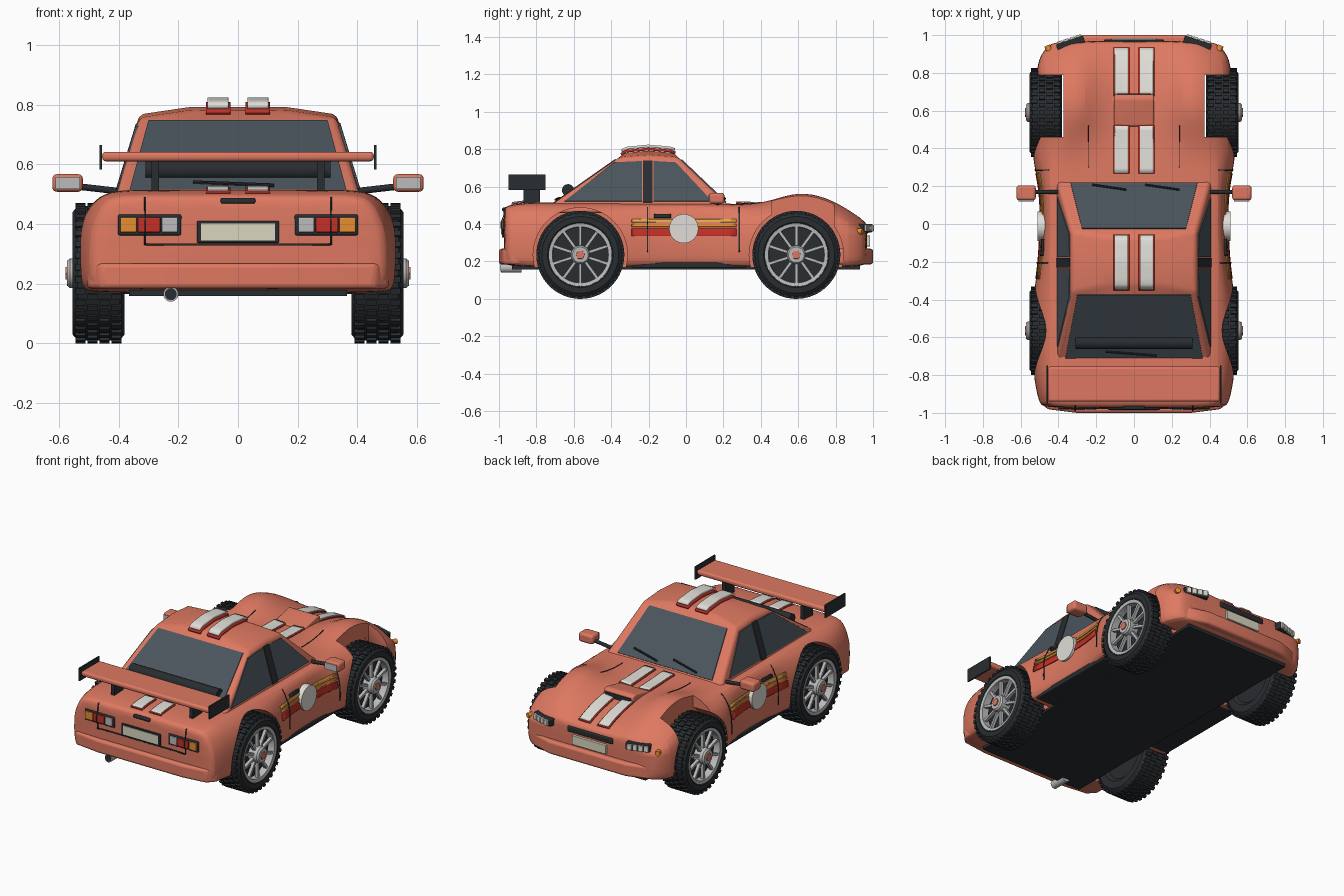
import bpy, bmesh, math
from mathutils import Matrix, Vector

if "Cube" in bpy.data.objects:
    bpy.data.objects.remove(bpy.data.objects["Cube"])

def mat(name, r, g, b):
    m = bpy.data.materials.new(name)
    m.diffuse_color = (r, g, b, 1)
    m.use_nodes = True
    m.node_tree.nodes["Principled BSDF"].inputs["Base Color"].default_value = m.diffuse_color
    return m

PAINT, DARK = mat("paint", .73, .19, .12), mat("dark", .022, .026, .03)
GLASS, METAL = mat("glass", .07, .09, .11), mat("metal", .5, .5, .5)
WHITE, CREAM = mat("white", .75, .73, .68), mat("cream", .7, .68, .52)
RED, AMBER, YELLOW = mat("red", .55, .03, .02), mat("amber", .8, .27, .03), mat("yellow", .75, .42, .06)

def finish(bm, name, m, bevel=0, angle=35):
    bmesh.ops.recalc_face_normals(bm, faces=bm.faces)
    me = bpy.data.meshes.new(name)
    bm.to_mesh(me); bm.free()
    ob = bpy.data.objects.new(name, me)
    bpy.context.collection.objects.link(ob)
    me.materials.append(m)
    if bevel:
        b = ob.modifiers.new("bevel", 'BEVEL')
        b.width, b.segments, b.limit_method = bevel, 3, 'ANGLE'
    smooth(ob, angle)
    return ob

def smooth(ob, angle=35):
    bpy.ops.object.select_all(action='DESELECT')
    ob.select_set(True)
    bpy.context.view_layer.objects.active = ob
    bpy.ops.object.shade_smooth_by_angle(angle=math.radians(angle))

def add_box(bm, c, s, rot=Matrix()):
    bmesh.ops.create_cube(bm, size=1, matrix=rot @ Matrix.Translation(c) @ Matrix.Diagonal((*s, 1)))

def box(name, x, y, z, m, bevel=0):
    bm = bmesh.new()
    add_box(bm, [sum(v) / 2 for v in (x, y, z)], [abs(v[1] - v[0]) for v in (x, y, z)])
    return finish(bm, name, m, bevel)

def rod(name, a, b, r, m, n=24):
    a, b = Vector(a), Vector(b)
    bm = bmesh.new()
    M = Matrix.Translation((a + b) / 2) @ (b - a).to_track_quat('Z', 'Y').to_matrix().to_4x4()
    bmesh.ops.create_cone(bm, cap_ends=True, segments=n, radius1=r, radius2=r, depth=(b - a).length, matrix=M)
    return finish(bm, name, m)

def slab(name, pts, vec, m, bevel=0):
    """polygon extruded both ways along vec"""
    bm, v = bmesh.new(), Vector(vec)
    lo = [bm.verts.new(Vector(p) - v) for p in pts]
    hi = [bm.verts.new(Vector(p) + v) for p in pts]
    bm.faces.new(lo); bm.faces.new(hi)
    for i in range(len(pts)):
        j = (i + 1) % len(pts)
        bm.faces.new((lo[i], lo[j], hi[j], hi[i]))
    return finish(bm, name, m, bevel)

def loft(name, rings, m, **k):
    bm = bmesh.new()
    R = [[bm.verts.new(p) for p in r] for r in rings]
    n = len(R[0])
    for a, b in zip(R, R[1:]):
        for i in range(n):
            bm.faces.new((a[i], a[(i + 1) % n], b[(i + 1) % n], b[i]))
    bm.faces.new(R[0]); bm.faces.new(R[-1])
    return finish(bm, name, m, **k)

def drape(name, side, u, v, m, off=.004, n=10):
    """sheet projected on the car from one side: side is x+, x-, y+, y- or z+"""
    bpy.context.view_layer.update()
    dg, ax, s = bpy.context.evaluated_depsgraph_get(), 'xyz'.index(side[0]), (1 if side[1] == '+' else -1)
    D = Vector([s * (i == ax) for i in range(3)])
    bm, g = bmesh.new(), {}
    for i in range(n + 1):
        for j in range(n + 1):
            p = [u[0] + (u[1] - u[0]) * i / n, v[0] + (v[1] - v[0]) * j / n]
            p.insert(ax, 2 * s)
            hit, loc = bpy.context.scene.ray_cast(dg, Vector(p), -D)[:2]
            if hit:
                g[i, j] = bm.verts.new(loc + D * off)
    for i in range(n):
        for j in range(n):
            q = [(i, j), (i + 1, j), (i + 1, j + 1), (i, j + 1)]
            if all(k in g for k in q):
                bm.faces.new([g[k] for k in q])
    ob = finish(bm, name, m)
    so = ob.modifiers.new("thick", 'SOLIDIFY')
    so.thickness, so.offset = off * 1.6, 0
    return ob

# lower body: y, half width, bottom, shoulder x, shoulder z, centre z
SECTIONS = [(-.975, .47, .19, .39, .48, .485), (-.96, .50, .18, .41, .50, .505), (-.85, .525, .17, .42, .515, .515),
            (-.72, .54, .17, .42, .515, .515), (-.40, .54, .17, .42, .515, .515), (-.25, .51, .17, .43, .51, .51),
            (0, .495, .17, .43, .51, .51), (.2, .50, .17, .43, .51, .51), (.34, .54, .17, .42, .505, .505),
            (.46, .53, .17, .36, .53, .495), (.6, .52, .17, .33, .58, .49), (.75, .52, .17, .33, .55, .47),
            (.88, .51, .17, .33, .475, .44), (.95, .45, .18, .31, .42, .41), (.97, .41, .19, .29, .40, .395)]
rings = []
for y, w, zb, xs, zs, zc in SECTIONS:
    h = [(w - .08, zb), (w - .01, zb), (w, zb + .06), (w, .36), (w - .025, zs - .07), (xs + .03, zs - .005), (xs - .07, zs), (.15, zc)]
    h = [(x, min(z, zs)) for x, z in h]
    rings.append([(x, y, z) for x, z in h] + [(-x, y, z) for x, z in reversed(h)])
body = loft("body_shell", rings, PAINT)
sub = body.modifiers.new("sub", 'SUBSURF')
sub.levels = sub.render_levels = 2

# wheel arches cut out of the body
cutters = []
for s in (-1, 1):
    for y in (-.565, .59):
        cutters.append(rod("arch_cutter", (s * .37, y, .235), (s * .8, y, .235), .252, DARK, 64))
    cutters.append(box("fender_cutter", (s * .372, s * .8), (.46, .79), (.3, .8), DARK))
for c in cutters:
    b = body.modifiers.new("cut", 'BOOLEAN')
    b.operation, b.object, b.solver = 'DIFFERENCE', c, 'EXACT'
bpy.context.view_layer.update()
body_mesh = bpy.data.meshes.new_from_object(body.evaluated_get(bpy.context.evaluated_depsgraph_get()))
body.modifiers.clear()
body.data = body_mesh
for c in cutters:
    bpy.data.objects.remove(c)
smooth(body, 40)

# cabin with crowned roof
fy = lambda z: .27 - (z - .46) * 1.05
ry = lambda z: -.78 + (z - .46) * 1.424
sx = lambda z: .42 - (z - .46) * .305
half = [(.42, .46), (.33, .755), (.16, .78)]
prof = half + [(-x, z) for x, z in reversed(half)]
mid = [(x, -.2, z + (.012 if z > .5 else 0)) for x, z in prof]
loft("cabin", [[(x, ry(z), z) for x, z in prof], mid, [(x, fy(z), z) for x, z in prof]], PAINT, bevel=.018)

# windows, pillars and wipers
slab("windscreen", [(-.335, fy(.515), .515), (.335, fy(.515), .515), (.275, fy(.742), .742), (-.275, fy(.742), .742)], (0, .004, .004), GLASS)
slab("rear_window", [(-.365, ry(.505), .505), (.365, ry(.505), .505), (.30, ry(.745), .745), (-.30, ry(.745), .745)], (0, -.004, .003), GLASS)
rod("rear_window_roll", (-.31, -.63, .58), (.31, -.63, .58), .033, DARK)
for s in (-1, 1):
    P = lambda y, z: (s * sx(z), y, z)
    slab("rear_side_window", [P(-.65, .52), P(-.385, .728), P(-.235, .735), P(-.235, .52)], (.006, 0, .002), GLASS)
    slab("door_pillar", [P(-.23, .515), P(-.23, .738), P(-.18, .738), P(-.18, .515)], (.007, 0, .002), DARK)
    slab("door_window", [P(-.175, .52), P(-.175, .735), P(-.055, .728), P(.14, .52)], (.006, 0, .002), GLASS)
    # mirrors
    rod("mirror_arm", (s * .40, .17, .51), (s * .53, .17, .525), .011, DARK, 12)
    box("mirror_housing", (s * .52, s * .622), (.125, .205), (.508, .567), PAINT, .015)
    box("mirror_glass", (s * .53, s * .612), (.12, .13), (.517, .558), METAL)
for x in (-.22, .06):
    rod("wiper", (x, fy(.53) + .012, .535), (x + .18, fy(.555) + .012, .56), .006, DARK, 8)
rod("rear_wiper", (-.15, ry(.54) - .01, .54), (.12, ry(.525) - .01, .53), .006, DARK, 8)

# bumpers, underbody and sills
rb = [(.505, -.84), (.505, -.93), (.46, -.98), (.3, -1)]
fb = [(.495, .80), (.495, .87), (.40, .96), (.27, 1)]
for name, pts in (("rear_bumper", rb), ("front_bumper", fb)):
    full = pts + [(-x, y) for x, y in reversed(pts)]
    slab(name, [(x, y, .226) for x, y in full], (0, 0, .042), PAINT, .014)
box("underbody", (-.365, .365), (-.93, .93), (.158, .19), DARK)
rod("exhaust_pipe", (-.225, -.99, .165), (-.225, -.88, .165), .025, METAL)
rod("exhaust_bore", (-.225, -.993, .165), (-.225, -.98, .165), .02, DARK)
for s in (-1, 1):
    box("sill_trim", (s * .34, s * .495), (-.29, .32), (.165, .195), DARK, .006)

# racing stripes on top
for s in (-1, 1):
    for part, y in (("roof", (-.345, -.06)), ("hood", (.27, .52)), ("nose", (.68, .93)), ("trunk", (-.93, -.79))):
        k = .009 if part == "roof" else .004
        drape(part + "_stripe_edge", 'z+', (s * .025, s * .108), (y[0] - .003, y[1] + .003), RED, k)
        drape(part + "_stripe", 'z+', (s * .031, s * .102), y, WHITE, k)
    drape("hood_seam", 'z+', (s * .238, s * .242), (.3, .52), DARK, .002)

# side stripes, door seams, handle, plain roundel
for s, side in ((-1, 'x-'), (1, 'x+')):
    for name, z, m in (("yellow", (.41, .425), YELLOW), ("amber", (.385, .40), AMBER), ("red", (.335, .375), RED)):
        drape(name + "_side_stripe", side, (-.29, .27), z, m, .003)
    for y in (-.205, .285):
        drape("door_seam", side, (y - .003, y + .003), (.25, .49), DARK, .002)
    drape("door_handle", side, (-.17, -.08), (.435, .452), DARK, .008, 4)
    rod("door_roundel", (s * .46, -.012, .375), (s * .512, -.012, .375), .078, WHITE, 40)

# hood scoop
slab("hood_scoop", [(0, .50, .45), (0, .52, .505), (0, .66, .535), (0, .685, .525), (0, .685, .45)], (.105, 0, 0), PAINT, .008)
box("scoop_mouth", (-.09, .09), (.68, .69), (.485, .515), DARK)

# rear lamps, plate, latch, seams
for s in (-1, 1):
    box("tail_lamp_frame", (s * .19, s * .402), (-.979, -.93), (.362, .432), DARK, .006)
    for name, x, m in (("reverse_lamp", (.202, .255), METAL), ("brake_lamp", (.26, .335), RED), ("turn_lamp", (.34, .394), AMBER)):
        box(name, (s * x[0], s * x[1]), (-.986, -.95), (.372, .422), m, .004)
    drape("trunk_seam_side", 'y-', (s * .308, s * .314), (.33, .49), DARK, .003)
drape("trunk_seam_base", 'y-', (-.31, .31), (.328, .335), DARK, .003)
box("rear_plate_frame", (-.138, .138), (-.984, -.94), (.337, .41), DARK, .004)
box("rear_plate", (-.124, .124), (-.988, -.95), (.345, .402), CREAM)
box("trunk_latch", (-.058, .058), (-.983, -.94), (.468, .487), DARK, .006)

# front lamps, grille, plate
for s in (-1, 1):
    R = Matrix.Translation((s * .335, .955, .378)) @ Matrix.Rotation(s * math.radians(-18), 4, 'Z')
    bm = bmesh.new()
    add_box(bm, (0, 0, 0), (.15, .04, .045), R)
    finish(bm, "headlamp_frame", DARK, .005)
    bm = bmesh.new()
    for i in range(4):
        add_box(bm, (-.051 + i * .034, .016, 0), (.029, .03, .036), R)
    finish(bm, "headlamp_lenses", WHITE, .003)
    rod("front_turn_lamp", (s * .44, .90, .36), (s * .46, .945, .36), .016, AMBER)
box("grille", (-.16, .16), (.93, .976), (.35, .385), DARK, .006)
box("front_plate", (-.12, .12), (.93, .985), (.28, .338), CREAM, .003)

# rear wing
box("wing_blade", (-.455, .455), (-.94, -.755), (.61, .642), PAINT, .012)
for s in (-1, 1):
    box("wing_end_plate", (s * .455, s * .464), (-.95, -.75), (.583, .665), DARK)
    box("wing_strut", (s * .265, s * .29), (-.87, -.78), (.49, .615), DARK)

# wheels, modelled once around the x axis (outside is +x)
def lathe(name, prof, m, closed=False, n=48, blocks=False):
    bm = bmesh.new()
    rings = [[bm.verts.new((x, r * math.cos(t), r * math.sin(t))) for x, r in prof] for t in [2 * math.pi * i / n for i in range(n)]]
    for i in range(n):
        a, b = rings[i], rings[(i + 1) % n]
        for j in range(len(prof) - (0 if closed else 1)):
            k = (j + 1) % len(prof)
            bm.faces.new((a[j], a[k], b[k], b[j]))
    bmesh.ops.remove_doubles(bm, verts=bm.verts, dist=1e-5)
    for i in range(36 if blocks else 0):
        for j, x in enumerate((-.06, -.02, .02, .06)):
            add_box(bm, (x, 0, .227), (.034, .02, .016), Matrix.Rotation((i + .5 * (j % 2)) * math.pi / 18, 4, 'X'))
    return finish(bm, name, m, angle=30)

parts = [lathe("tyre", [(-.07, .0), (-.07, .14), (-.087, .16), (-.087, .205), (-.07, .226), (.07, .226), (.087, .205),
                        (.087, .175), (.07, .155), (.035, .15), (.035, 0)], DARK, blocks=True),
         lathe("rim", [(.04, .148), (.082, .15), (.085, .168), (.06, .172)], METAL, True),
         lathe("hub", [(.03, .05), (.095, .05), (.105, .042), (.105, 0)], METAL),
         lathe("hub_cap", [(.09, .026), (.111, .024), (.111, 0)], PAINT, n=6)]
bm = bmesh.new()
for i in range(10):
    add_box(bm, (.064, 0, .095), (.02, .015, .115), Matrix.Rotation(i * math.pi / 5, 4, 'X'))
parts.append(finish(bm, "spokes", METAL))
for i, (s, y) in enumerate([(1, .59), (1, -.565), (-1, .59), (-1, -.565)]):
    for p in parts:
        ob = p if i == 3 else p.copy()
        if i < 3:
            bpy.context.collection.objects.link(ob)
        ob.location = (s * .467, y, .235)
        ob.rotation_euler = (0, 0, 0 if s > 0 else math.pi)
